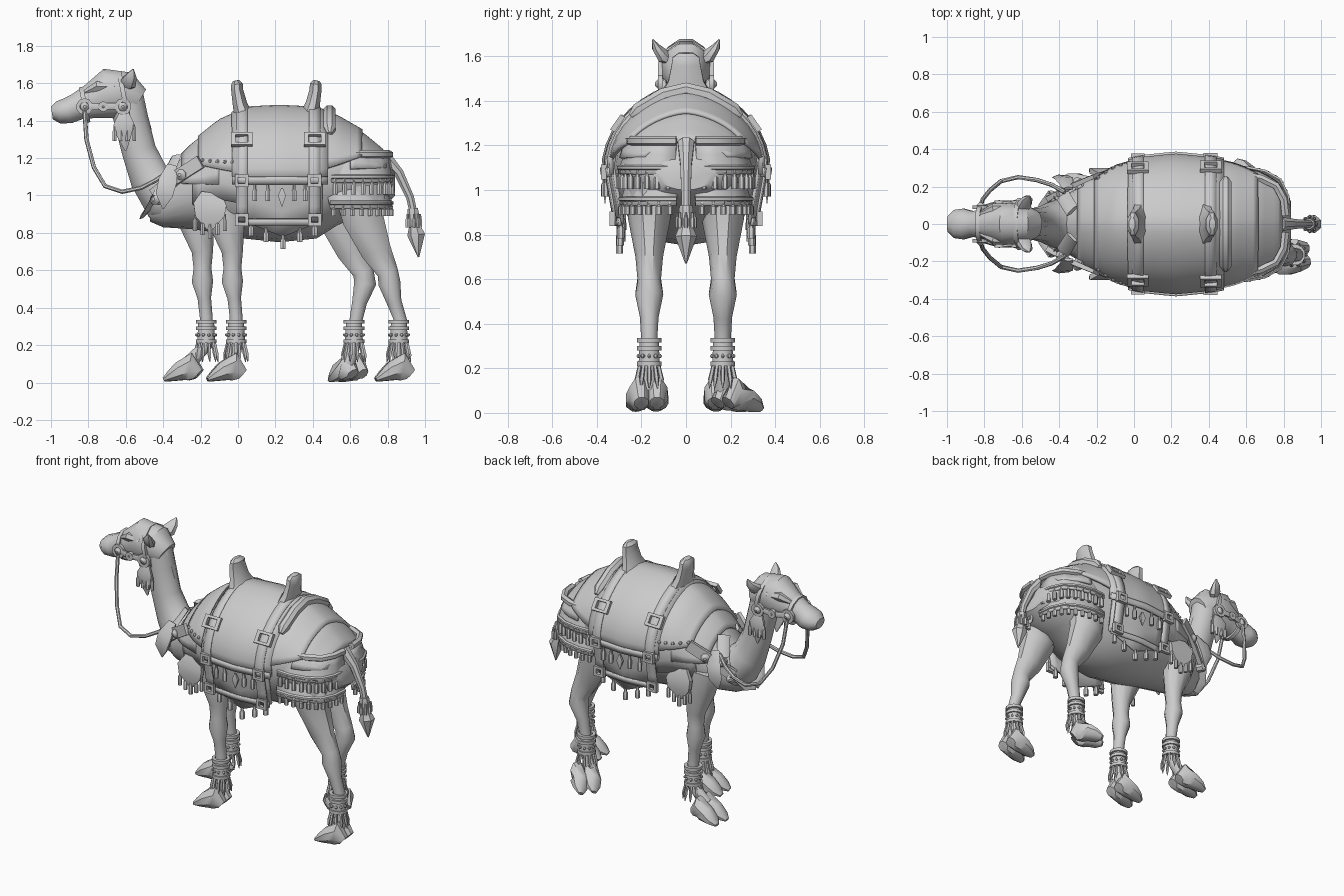
import bpy, bmesh
from math import sin, cos, acos, pi, radians
from mathutils import Vector as V

if "Cube" in bpy.data.objects:
    bpy.data.objects.remove(bpy.data.objects["Cube"])

grey = bpy.data.materials.new("plain grey")
grey.use_nodes = True
grey.diffuse_color = (0.6, 0.6, 0.6, 1)
grey.node_tree.nodes["Principled BSDF"].inputs["Base Color"].default_value = (0.6, 0.6, 0.6, 1)


def finish(name, bm, thick=0):
    bmesh.ops.recalc_face_normals(bm, faces=bm.faces)
    me = bpy.data.meshes.new(name)
    bm.to_mesh(me)
    bm.free()
    me.materials.append(grey)
    ob = bpy.data.objects.new(name, me)
    bpy.context.collection.objects.link(ob)
    if thick:
        mod = ob.modifiers.new("thickness", "SOLIDIFY")
        mod.thickness, mod.offset = thick, 0
    bpy.ops.object.select_all(action="DESELECT")
    ob.select_set(True)
    bpy.context.view_layer.objects.active = ob
    bpy.ops.object.shade_smooth_by_angle(angle=radians(38))


def skin(bm, rings, closed=False):
    vs = [[bm.verts.new(p) for p in r] for r in rings]
    n = len(vs[0])
    for a, b in zip(vs, vs[1:] + vs[:1] if closed else vs[1:]):
        for i in range(n):
            bm.faces.new((a[i], a[(i + 1) % n], b[(i + 1) % n], b[i]))
    if not closed:
        bm.faces.new(vs[0])
        bm.faces.new(vs[-1])


def tube(bm, pts, n=10, ref=(0, 1, 0), s=1):
    """Loft through points of x, y, z, in-plane radius and side radius."""
    c = [V((p[0], p[1] * s, p[2])) for p in pts]
    rings = []
    for i, p in enumerate(pts):
        t = (c[min(i + 1, len(c) - 1)] - c[max(i - 1, 0)]).normalized()
        side = V(ref)
        side = (side - t * side.dot(t)).normalized()
        up = t.cross(side)
        rings.append([c[i] + up * p[3] * cos(2 * pi * (k + .5) / n) + side * p[-1] * sin(2 * pi * (k + .5) / n)
                      for k in range(n)])
    skin(bm, rings)


def ring(bm, c, nrm, r, w, n=6, sx=1):
    """Closed frame around a centre, facing along a normal."""
    nrm = V(nrm).normalized()
    u = nrm.cross(V((0, 0, 1)) if abs(nrm.z) < .9 else V((1, 0, 0))).normalized()
    v = nrm.cross(u)
    rings = []
    for k in range(n):
        a = 2 * pi * (k + .5) / n
        d = u * cos(a) * sx + v * sin(a)
        rings.append([V(c) + d * (r + w * e) + nrm * w * f for e, f in ((-1, -1), (1, -1), (1, 1), (-1, 1))])
    skin(bm, rings, True)


def tassel(bm, p, length, r=.014):
    x, y, z = p
    tube(bm, [(x, y, z, r * .5), (x, y, z - length * .3, r * .6), (x, y, z - length * .4, r), (x, y, z - length, r)], 6)


def stud(bm, p, nrm, r):
    p, nrm = V(p), V(nrm).normalized()
    tube(bm, [(*(p - nrm * r), r), (*(p + nrm * r * .4), r), (*(p + nrm * r), r * .3)], 8, (0, 0, 1))


# Torso stations: x, top, bottom, half width
TORSO = [(-.47, 1.0, .86, .07), (-.4, 1.1, .83, .13), (-.25, 1.25, .82, .225), (-.1, 1.37, .8, .285),
         (.03, 1.43, .77, .315), (.22, 1.44, .75, .335), (.42, 1.43, .77, .315), (.53, 1.39, .84, .295),
         (.67, 1.31, .9, .265), (.78, 1.22, .94, .22), (.84, 1.12, 1.0, .12)]
TENT = 1.25


def station(x):
    x = min(max(x, TORSO[0][0]), TORSO[-1][0])
    for a, b in zip(TORSO, TORSO[1:]):
        if x <= b[0]:
            t = (x - a[0]) / (b[0] - a[0])
            top, bot, hw = (a[i] + t * (b[i] - a[i]) for i in (1, 2, 3))
            return (top + bot) / 2, (top - bot) / 2, hw


def on_cloth(x, u, off):
    """Point on the draped torso: u is 0 on the spine, 1 at the flank, then hangs down."""
    mid, h, hw = station(x)
    s, u = (1 if u >= 0 else -1), abs(u)
    if u <= 1:
        return V((x, s * (hw + off) * sin(u * pi / 2) ** TENT, mid + (h + off) * cos(u * pi / 2)))
    return V((x, s * (hw + off - .18 * (u - 1)), mid - (u - 1)))


def u_at(x, z):
    mid, h, hw = station(x)
    return 1 + mid - z if z < mid else acos(min(1, (z - mid) / h)) * 2 / pi


def side_point(x, z, s, off):
    return on_cloth(x, s * u_at(x, z), off)


def drape(name, x0, x1, bottom, off, thick=.015, top=None, nx=8, nu=20):
    """Cloth over the back, or a band on each side when a top height is given."""
    bm = bmesh.new()
    for s in ((1, -1) if top else (1,)):
        grid = []
        for i in range(nx + 1):
            x = x0 + (x1 - x0) * i / nx
            e = u_at(x, bottom(x))
            b = u_at(x, top) if top else -e
            grid.append([bm.verts.new(on_cloth(x, s * (b + (e - b) * j / nu), off)) for j in range(nu + 1)])
        for a, b in zip(grid, grid[1:]):
            for j in range(nu):
                bm.faces.new((a[j], a[j + 1], b[j + 1], b[j]))
    finish(name, bm, thick)


# Torso and neck
bm = bmesh.new()
for_rings = []
for x, t, b, hw in TORSO:
    upper = [on_cloth(x, -1 + k / 6, 0) for k in range(13)]
    lower = [V((x, hw * cos(k * pi / 10), (t + b) / 2 - (t - b) / 2 * sin(k * pi / 10))) for k in range(1, 10)]
    for_rings.append(upper + lower)
skin(bm, for_rings)
finish("torso", bm)
bm = bmesh.new()
tube(bm, [(-.6, 0, 1.52, .1, .09), (-.57, 0, 1.4, .095, .09), (-.53, 0, 1.24, .095, .085), (-.475, 0, 1.1, .11, .1),
          (-.4, 0, 1.0, .145, .14), (-.27, 0, .97, .14, .17)], 12)
finish("neck", bm)

# Head with brows, ears and crest
bm = bmesh.new()
tube(bm, [(-.995, 0, 1.44, .035, .045), (-.96, 0, 1.445, .062, .078), (-.91, 0, 1.453, .072, .085),
          (-.86, 0, 1.475, .075, .07), (-.79, 0, 1.5, .095, .085), (-.69, 0, 1.545, .14, .115),
          (-.6, 0, 1.54, .125, .11), (-.53, 0, 1.5, .08, .075)], 12)
for s in (1, -1):
    tube(bm, [(-.82, .05, 1.55, .015), (-.75, .08, 1.585, .03), (-.66, .09, 1.58, .02)], 6, s=s)
finish("head", bm)
bm = bmesh.new()
for s in (1, -1):
    tube(bm, [(-.61, .06, 1.58, .03, .02), (-.585, .105, 1.605, .045, .03), (-.57, .135, 1.64, .03, .02),
              (-.56, .15, 1.675, .004)], 7, s=s)
finish("ears", bm)
bm = bmesh.new()
tube(bm, [(-.57, 0, 1.6, .02, .06), (-.53, 0, 1.52, .03, .06), (-.51, 0, 1.45, .025, .045), (-.47, 0, 1.35, .01, .02)], 6)
finish("neck_crest", bm)

# Legs: stations down from the body
FRONT = [(-.05, 1.0, .13, .08), (-.03, .85, .1, .085), (0, .7, .06, .06), (0, .61, .05, .052), (0, .54, .06, .062),
         (.01, .45, .038, .042), (.02, .35, .036, .036), (.02, .2, .036, .034)]
HIND = [(-.11, 1.05, .15, .1), (-.09, .87, .115, .095), (-.02, .7, .085, .062), (.04, .59, .06, .052),
        (.05, .53, .062, .063), (.02, .43, .042, .042), (0, .33, .036, .036), (-.01, .2, .036, .034)]
# name, profile, ankle x, side, hip shift, heel x, toe-out angle
LEGS = [("front_left_leg", FRONT, -.19, 1, 0, -.21, .1), ("front_right_leg", FRONT, -.03, -1, 0, .02, .1),
        ("hind_left_leg", HIND, .63, 1, 0, .64, .85), ("hind_right_leg", HIND, .87, -1, -.11, .92, .1)]
FOOT = [(0, .045, .035, .035), (.045, .085, .08, .052), (.1, .06, .055, .058), (.15, .034, .031, .048),
        (.185, .015, .012, .02)]
for name, prof, lx, s, hip, heel, yaw in LEGS:
    bm = bmesh.new()
    ay = .165 * s
    tube(bm, [(lx + dx + hip * min(1, max(0, (z - .33) * 5)), ay, z, a, b) for dx, z, a, b in prof]
         + [(heel - .055, ay, .1, .042, .04)], 10)
    for d in (-.035, .035):
        tube(bm, [(heel - t * cos(yaw) + d * sin(yaw) * s, ay + s * t * sin(yaw) + d * (1 + t * 2) * cos(yaw), z, a, b)
                  for t, z, a, b in FOOT], 8)
    finish(name, bm)
    # Ankle cuff with bands, studs and fringe
    bm = bmesh.new()
    ax = lx + prof[-1][0]
    tube(bm, [(ax, ay, .32, .044), (ax, ay, .21, .05)], 12)
    for z in (.22, .29, .325):
        ring(bm, (ax, ay, z), (0, 0, 1), .047, .01, 12)
    for k in range(10):
        c, q = cos(k * pi / 5), sin(k * pi / 5)
        stud(bm, (ax + c * .05, ay + q * .05, .255), (c, q, 0), .009)
        tube(bm, [(ax + c * .045, ay + q * .045, .21, .009), (ax + c * .058, ay + q * .058, .15, .011),
                  (ax + c * .063, ay + q * .063, .11, .002)], 5)
    finish(name + "_anklet", bm)

# Tail
bm = bmesh.new()
tube(bm, [(.78, 0, 1.21, .04), (.86, 0, 1.12, .028), (.92, 0, .99, .023), (.94, 0, .9, .022)], 8)
tube(bm, [(.935, 0, .93, .03), (.94, 0, .88, .035), (.945, 0, .84, .03), (.955, 0, .79, .05), (.965, 0, .67, .004)], 7)
for k in range(8):
    tassel(bm, (.94 + .035 * cos(k * pi / 4), .04 * sin(k * pi / 4), .9), .07, .01)
finish("tail", bm)

# Saddle cloths and straps
drape("under_cloth", .03, .45, lambda x: .78 + abs(x - .24) * .4, .018)
drape("main_saddle_cloth", -.03, .48, lambda x: 1.07, .035, .02)
drape("saddle_hem", -.03, .48, lambda x: 1.06, .045, .015, top=1.1, nu=2)
drape("girth_band", .04, .44, lambda x: .84, .03, .012, top=.875, nu=2)
drape("shoulder_cloth", -.21, .03, lambda x: 1.15 - (x + .2) * .15, .03)
drape("shoulder_under_cloth", -.3, -.1, lambda x: 1.06, .016)
drape("shoulder_lower_panel", -.24, .02, lambda x: .98 - abs(x + .1) * .2, .012, .012, top=1.2, nu=4)
drape("rump_cloth", .44, .66, lambda x: 1.13 + (x - .44) * .3, .03, .02)
drape("rump_under_cloth", .6, .79, lambda x: 1.14, .016)
for name, x in (("front_strap", .02), ("rear_strap", .41)):
    drape(name, x - .03, x + .03, lambda x: .86, .046, .01, nx=2, nu=30)

# Saddle posts and rear roll
bm = bmesh.new()
for x, lean in ((.01, -.02), (.4, .02)):
    tube(bm, [(x - lean, 0, 1.42, .055, .13), (x, 0, 1.49, .042, .085), (x + lean * .7, 0, 1.56, .035, .07),
              (x + lean * .8, 0, 1.595, .034, .065), (x + lean, 0, 1.615, .018, .035)], 8)
finish("saddle_posts", bm)
bm = bmesh.new()
tube(bm, [(*on_cloth(.49, u, .045), .035 if abs(u) < .5 else .015) for u in (-.55, -.48, -.24, 0, .24, .48, .55)],
     8, (1, 0, 0))
finish("rear_roll", bm)

# Buckles, studs and hanging tassels
bm = bmesh.new()
for s in (1, -1):
    for x in (.02, .41):
        for z, r in ((1.27, .046), (1.08, .036), (.87, .034)):
            high = z > 1.2
            ring(bm, side_point(x, z, s, .056), (0, s, .7 * high), r, .012, 4, 1.4 if high else 1.1)
    for k in range(5):
        stud(bm, side_point(-.19 + k * .04, 1.17, s, .04), (0, s, .2), .01)
finish("buckles", bm)
bm = bmesh.new()
for s in (1, -1):
    for x in (.09, .16, .3, .36):
        tassel(bm, side_point(x, 1.06, s, .045), .09)
    for x in (.07, .15, .24, .33, .41):
        tassel(bm, side_point(x, .79 + abs(x - .24) * .4, s, .02), .075, .016)
    x, y, z = side_point(.235, 1.04, s, .04)
    tube(bm, [(x, y, z, .006), (x, y, z - .04, .03, .012), (x, y, z - .1, .002)], 4)
finish("saddle_tassels", bm)

# Shoulder pendants
bm = bmesh.new()
for s in (1, -1):
    x, y, z = side_point(-.15, .93, s, .045)
    tube(bm, [(x + .01, y - .02 * s, z + .08, .08, .016), (x, y, z + .02, .125, .022), (x, y, z - .04, .11, .022),
              (x, y - .01 * s, z - .11, .025, .012)], 4)
    for k in range(5):
        tassel(bm, (x - .08 + k * .04, y, z - .03 - .02 * (2 - abs(k - 2))), .09, .013)
finish("shoulder_pendants", bm)

# Two tier rump skirt: each half wraps round to the tail
PLAN = [(.5, .295), (.6, .3), (.7, .28), (.78, .235), (.82, .15), (.83, .05)]
for name, top, bot, grow, hang in (("upper_skirt", 1.22, 1.07, 0, .085), ("lower_skirt", 1.08, .93, -.008, .06)):
    bm, fr = bmesh.new(), bmesh.new()
    for s in (1, -1):
        rows = []
        for x, y in PLAN:
            rows.append([bm.verts.new((x + grow - .03 * (1 - f), s * (y + grow) * (.84 + .16 * f), top + (bot - top) * f))
                         for f in (0, .4, .8, 1)])
        for a, b in zip(rows, rows[1:]):
            for j in range(3):
                bm.faces.new((a[j], a[j + 1], b[j + 1], b[j]))
        for (xa, ya), (xb, yb) in zip(PLAN, PLAN[1:]):
            for t in (.2, .7):
                tassel(fr, (xa + (xb - xa) * t + grow, s * (ya + (yb - ya) * t + grow), bot + .02), hang, .014)
        for z, r, k in ((top, .022, .87), (bot + .03, .012, 1)):
            tube(fr, [(x + grow - .02 * (k < 1), s * (y * k + grow), z, r) for x, y in PLAN], 6, (0, 0, 1))
    finish(name, bm, .016)
    finish(name + "_fringe", fr)

# Chest collar with plates and side pads
bm = bmesh.new()
for s in (1, -1):
    tube(bm, [(-.33, .07, 1.21, .012, .04), (-.38, .15, 1.1, .012, .04), (-.43, .15, 1.0, .012, .04),
              (-.485, .08, .92, .012, .04), (-.5, 0, .9, .012, .04)], 6, (1, 0, 1), s=s)
    tube(bm, [(-.45, .14, 1.0, .02, .05), (-.34, .2, 1.09, .02, .05), (-.2, .26, 1.18, .015, .05)], 4, (0, 0, 1), s=s)
    for x, y, z in ((-.39, .17, 1.08), (-.44, .15, .98), (-.3, .22, 1.11)):
        stud(bm, (x, y * s, z), (-.5, s, 0), .03)
    tube(bm, [(-.35, .19, 1.16, .03, .01), (-.37, .24, 1.08, .055, .015), (-.39, .25, 1.0, .05, .015),
              (-.4, .23, .93, .005)], 5, s=s)
finish("chest_collar", bm)

# Bridle with rosettes, cheek tassels and reins
bm = bmesh.new()
ring(bm, (-.82, 0, 1.485), (1, 0, .2), .088, .012, 12)
ring(bm, (-.61, 0, 1.53), (1, 0, .2), .13, .012, 12, .92)
for s in (1, -1):
    tube(bm, [(-.82, .085, 1.475, .02, .012), (-.72, .115, 1.475, .02, .012), (-.61, .11, 1.48, .02, .012)], 6, s=s)
    for x, y, r in ((-.82, .09, .035), (-.615, .115, .035), (-.72, .115, .018)):
        ring(bm, (x, y * s, 1.475), (0, s, 0), r, .01, 10)
        stud(bm, (x, y * s, 1.475), (0, s, 0), r * .7)
    tube(bm, [(-.61, .1, 1.45, .025, .012), (-.61, .115, 1.39, .06, .018), (-.61, .11, 1.33, .05, .016),
              (-.6, .1, 1.24, .005)], 6, s=s)
    for k in range(4):
        tassel(bm, (-.66 + k * .035, .115 * s, 1.38), .09, .012)
finish("bridle", bm)
bm = bmesh.new()
for s in (1, -1):
    tube(bm, [(-.82, .1, 1.45, .012), (-.81, .13, 1.3, .012), (-.77, .18, 1.15, .012), (-.71, .23, 1.05, .012),
              (-.62, .25, 1.02, .012), (-.52, .235, 1.04, .012), (-.44, .21, 1.08, .012), (-.37, .17, 1.13, .012)],
         7, (.6, .6, .5), s=s)
finish("reins", bm)
